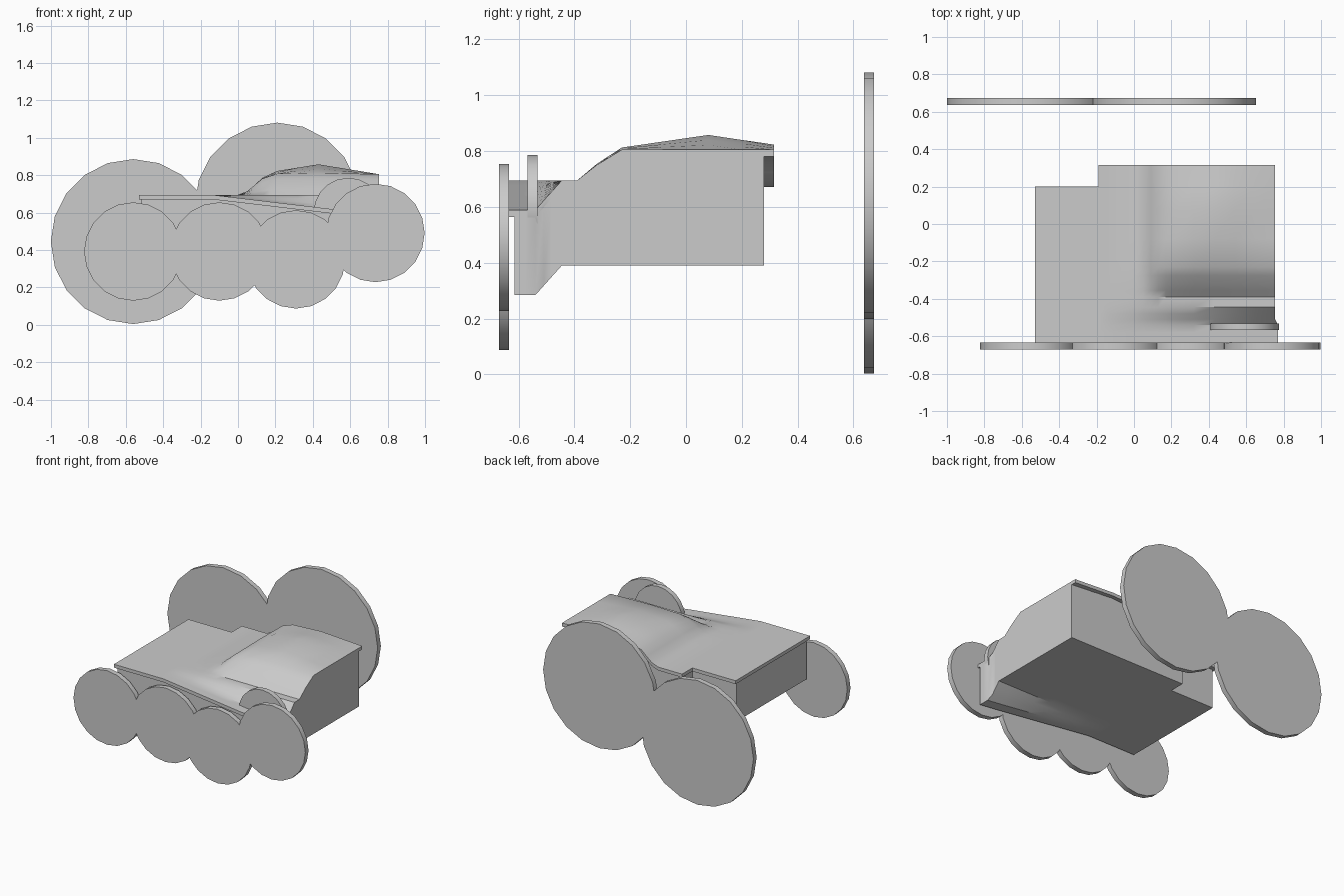
import bpy, bmesh, math

if "Cube" in bpy.data.objects:
    bpy.data.objects.remove(bpy.data.objects["Cube"])


def lerp_table(t, pts):
    """Piecewise linear profile lookup."""
    if t <= pts[0][0]:
        return pts[0][1]
    for (a, va), (b, vb) in zip(pts, pts[1:]):
        if t <= b:
            return va + (vb - va) * (t - a) / (b - a)
    return pts[-1][1]


def finish(name, bm):
    bmesh.ops.recalc_face_normals(bm, faces=bm.faces)
    me = bpy.data.meshes.new(name)
    bm.to_mesh(me)
    bm.free()
    ob = bpy.data.objects.new(name, me)
    bpy.context.collection.objects.link(ob)
    bpy.ops.object.select_all(action='DESELECT')
    ob.select_set(True)
    bpy.context.view_layer.objects.active = ob
    bpy.ops.object.shade_smooth_by_angle(angle=math.radians(32))


def disc(name, x, y, z, r, depth=0.036):
    """Upright 20-sided disc with a corner at the top."""
    bm = bmesh.new()
    ring = [bm.verts.new((x + r * math.sin(i * math.tau / 20), y - depth / 2,
                          z + r * math.cos(i * math.tau / 20))) for i in range(20)]
    face = bm.faces.new(ring)
    new = bmesh.ops.extrude_face_region(bm, geom=[face], use_keep_orig=True)
    bmesh.ops.translate(bm, vec=(0, depth, 0),
                        verts=[g for g in new['geom'] if isinstance(g, bmesh.types.BMVert)])
    finish(name, bm)


def dip(x, y):
    """Sunken path strip along the front right."""
    return (0.108 * lerp_table(x, [(-0.14, 0), (0.77, 1)])
            * lerp_table(y, [(-0.54, 1), (-0.445, 0)]))


def height(x, y):
    side = lerp_table(x, [(0.0, 0), (0.05, 0.18), (0.13, 0.78), (0.21, 1)])
    front = lerp_table(y, [(-0.39, 0), (-0.32, 0.5), (-0.23, 1)])
    peak = (lerp_table(x, [(0.1, 0), (0.43, 1), (0.755, 0)])
            * lerp_table(y, [(-0.23, 0.15), (0.08, 1), (0.31, 0.35)]))
    return 0.695 + 0.11 * side * front + 0.053 * peak * front - dip(x, y)


def slab(name, xs, ys, notch, top, bottom, cap=True):
    """Height-field solid over a grid with the back left corner cut away."""
    bm = bmesh.new()

    def flare(x, y):
        return x + 0.015 if x > 0.75 and y < -0.52 else x

    layers = [{(i, j): bm.verts.new((flare(x, y), y, f(x, y)))
               for i, x in enumerate(xs) for j, y in enumerate(ys)} for f in (top, bottom)]
    cells = [(i, j) for i in range(len(xs) - 1) for j in range(len(ys) - 1)
             if not (xs[i + 1] <= notch[0] + 1e-5 and ys[j] >= notch[1] - 1e-5)]
    edges = {}
    for i, j in cells:
        c = [(i, j), (i + 1, j), (i + 1, j + 1), (i, j + 1)]
        if cap:
            bm.faces.new([layers[0][k] for k in c])
        bm.faces.new([layers[1][k] for k in reversed(c)])
        for a, b in zip(c, c[1:] + c[:1]):
            edges.setdefault(frozenset((a, b)), []).append((a, b))
    for use in edges.values():
        if len(use) == 1:
            a, b = use[0]
            bm.faces.new([layers[0][b], layers[0][a], layers[1][a], layers[1][b]])
    bmesh.ops.delete(bm, geom=[v for v in bm.verts if not v.link_faces], context='VERTS')
    finish(name, bm)


mid_x = [-0.14, 0.0, 0.05, 0.09, 0.13, 0.17, 0.21, 0.32, 0.43, 0.54, 0.65, 0.755]
mid_y = [-0.58, -0.54, -0.51, -0.48, -0.445, -0.39, -0.355, -0.32, -0.275, -0.23, -0.08, 0.08]

# Turf layer overhanging the earth block
slab("turf_layer", [-0.53, -0.19] + mid_x, [-0.635] + mid_y + [0.2, 0.315],
     (-0.19, 0.2), height, lambda x, y: height(x, y) - 0.024)

# Earth block, open under the turf
slab("earth_block", [-0.515, -0.17] + mid_x, [-0.615] + mid_y + [0.17, 0.28],
     (-0.17, 0.17), lambda x, y: height(x, y) - 0.015,
     lambda x, y: 0.39 - dip(x, y), cap=False)

# Large discs behind
for n, (x, z) in enumerate([(-0.56, 0.445), (0.21, 0.64)]):
    disc(f"back_disc_{n + 1}", x, 0.655, z, 0.441)

# Row of discs in front
for n, (x, z) in enumerate([(-0.56, 0.392), (-0.10, 0.392), (0.31, 0.35), (0.735, 0.491)]):
    disc(f"front_disc_{n + 1}", x, -0.652, z, 0.263)

# Small disc set into the turf
disc("small_disc", 0.59, -0.55, 0.6, 0.186)
